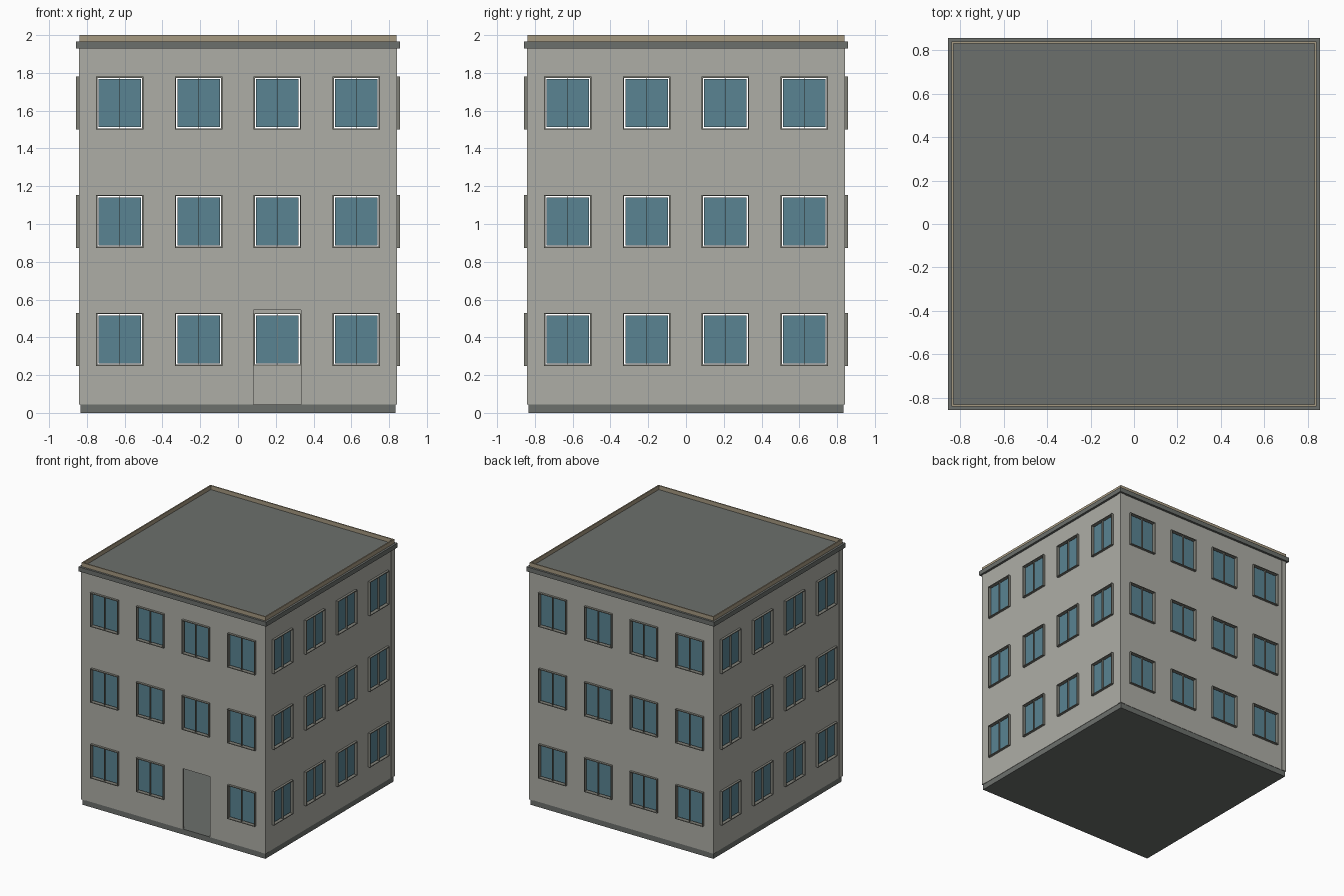
import bpy, bmesh, math
from mathutils import Matrix, Vector

if "Cube" in bpy.data.objects:
    bpy.data.objects.remove(bpy.data.objects["Cube"])

H = 0.838                      # half width of the wall box
COLS = [-0.626, -0.208, 0.208, 0.626]
ROWS = [0.389, 1.014, 1.64]
WX, WZ = 0.125, 0.14           # half sizes of a window opening
DOOR_TOP = 0.545
BASE, TOP = 0.045, 1.93


def material(name, r, g, b):
    m = bpy.data.materials.new(name)
    m.diffuse_color = (r, g, b, 1)
    m.use_nodes = True
    m.node_tree.nodes["Principled BSDF"].inputs["Base Color"].default_value = m.diffuse_color
    return m


WALL = material("plaster", 0.42, 0.42, 0.38)
STONE = material("grey_stone", 0.15, 0.16, 0.15)
GLASS = material("blue_glass", 0.10, 0.23, 0.29)
FRAME = material("frame_grey", 0.22, 0.22, 0.19)
TRIM = material("beige_trim", 0.38, 0.32, 0.22)


def add_box(bm, lo, hi):
    c = [(a + b) / 2 for a, b in zip(lo, hi)]
    s = [b - a for a, b in zip(lo, hi)]
    bmesh.ops.create_cube(bm, size=1, matrix=Matrix.Translation(c) @ Matrix.Diagonal((*s, 1)))


def finish(bm, name, mat, angle=0):
    me = bpy.data.meshes.new(name)
    bm.to_mesh(me)
    bm.free()
    ob = bpy.data.objects.new(name, me)
    me.materials.append(mat)
    ob.rotation_euler.z = angle
    bpy.context.collection.objects.link(ob)
    return ob


def box(name, lo, hi, mat):
    bm = bmesh.new()
    add_box(bm, lo, hi)
    return finish(bm, name, mat)


def facade(side, angle, door):
    # thin wall sheet with openings left out of the grid
    holes = [(x, z - WZ, z + WZ) for x in COLS for z in ROWS]
    windows = [(x, z) for x in COLS for z in ROWS]
    if door:
        holes.append((COLS[2], BASE, DOOR_TOP))
        windows.remove((COLS[2], ROWS[0]))
    xs = sorted({-H, H} | {x + s * WX for x in COLS for s in (-1, 1)})
    zs = sorted({BASE, TOP} | {z for h in holes for z in h[1:]})
    bm = bmesh.new()
    grid = [[bm.verts.new((x, -H, z)) for z in zs] for x in xs]
    for i in range(len(xs) - 1):
        for j in range(len(zs) - 1):
            cx, cz = (xs[i] + xs[i + 1]) / 2, (zs[j] + zs[j + 1]) / 2
            if not any(abs(cx - x) < WX and a < cz < b for x, a, b in holes):
                bm.faces.new((grid[i][j], grid[i + 1][j], grid[i + 1][j + 1], grid[i][j + 1]))
    wall = finish(bm, side + "_wall", WALL, angle)
    mod = wall.modifiers.new("thickness", 'SOLIDIFY')
    mod.thickness = 0.012
    mod.offset = -1

    # thin projecting frames with a centre mullion, and the glass panes
    fr, gl = bmesh.new(), bmesh.new()
    y0, y1, t, gap = -0.857, -0.826, 0.006, 0.013
    for x, z in windows:
        for s in (-1, 1):
            e = x + s * (WX - t / 2)
            add_box(fr, (e - t / 2, y0, z - WZ), (e + t / 2, y1, z + WZ))
            e = z + s * (WZ - t / 2)
            add_box(fr, (x - WX + t, y0, e - t / 2), (x + WX - t, y1, e + t / 2))
            a, b = sorted((x + s * 0.002, x + s * (WX - gap)))
            add_box(gl, (a, -0.838, z - WZ + gap), (b, -0.832, z + WZ - gap))
        add_box(fr, (x - 0.002, -0.852, z - WZ + t), (x + 0.002, y1, z + WZ - t))
    finish(fr, side + "_window_frames", FRAME, angle)
    finish(gl, side + "_window_panes", GLASS, angle)


for k, side in enumerate(("front", "right", "back", "left")):
    facade(side, k * math.pi / 2, side == "front")

# corner strips
bm = bmesh.new()
for sx in (-1, 1):
    for sy in (-1, 1):
        x = sorted((sx * 0.80, sx * 0.842))
        y = sorted((sy * 0.80, sy * 0.842))
        add_box(bm, (x[0], y[0], BASE), (x[1], y[1], TOP))
finish(bm, "corner_strips", WALL)

# base slab and roof slab with its overhanging edge
box("base_slab", (-0.835, -0.835, 0), (0.835, 0.835, BASE), STONE)
box("roof_slab", (-0.857, -0.857, TOP), (0.857, 0.857, 1.967), STONE)

# low parapet round the roof
bm = bmesh.new()
P, T = 0.84, 0.01
for s in (-1, 1):
    a, b = sorted((s * P, s * (P - T)))
    add_box(bm, (-P, a, 1.967), (P, b, 2.0))
    add_box(bm, (a, -P + T, 1.967), (b, P - T, 2.0))
finish(bm, "parapet", TRIM)
